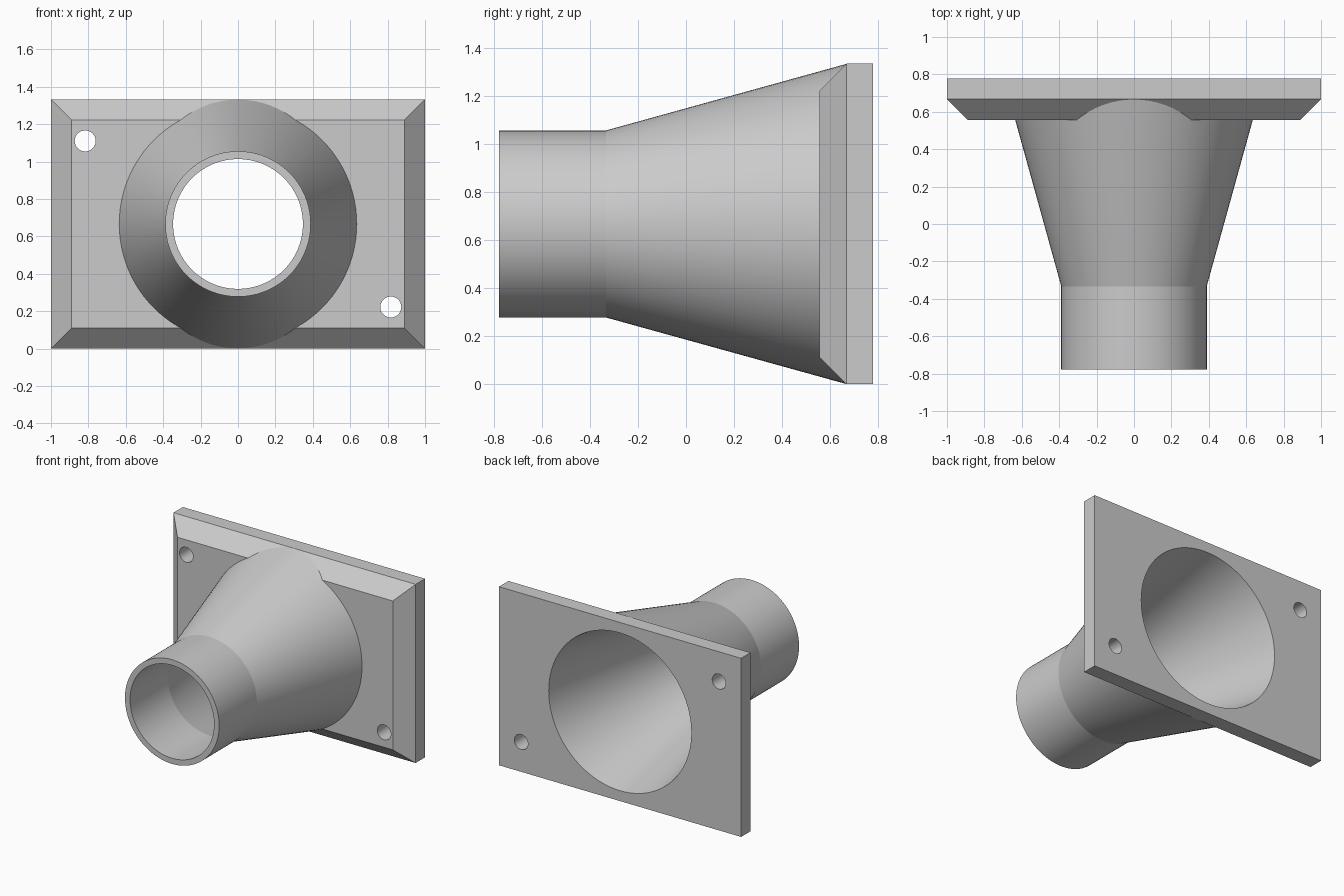
import bpy, bmesh, math
from mathutils import Matrix

if "Cube" in bpy.data.objects:
    bpy.data.objects.remove(bpy.data.objects["Cube"])

CZ = 2 / 3          # height of the centre axis
SEG = 96            # sides of the round parts

grey = bpy.data.materials.new("light grey")
grey.diffuse_color = (0.6, 0.6, 0.6, 1)
grey.use_nodes = True
grey.node_tree.nodes["Principled BSDF"].inputs["Base Color"].default_value = grey.diffuse_color


def finish(name, bm):
    bmesh.ops.recalc_face_normals(bm, faces=bm.faces)
    me = bpy.data.meshes.new(name)
    bm.to_mesh(me)
    bm.free()
    me.materials.append(grey)
    ob = bpy.data.objects.new(name, me)
    bpy.context.collection.objects.link(ob)
    return ob


def loft(name, rings):
    """Closed solid through a list of equally long point rings."""
    bm = bmesh.new()
    loops = [[bm.verts.new(p) for p in ring] for ring in rings]
    n = len(loops[0])
    for a, b in zip(loops, loops[1:]):
        for i in range(n):
            j = (i + 1) % n
            bm.faces.new((a[i], a[j], b[j], b[i]))
    bm.faces.new(loops[0])
    bm.faces.new(loops[-1])
    return finish(name, bm)


def turned(name, profile, x=0, z=CZ, seg=SEG):
    """Solid of revolution along y from (y, radius) pairs."""
    ang = [2 * math.pi * i / seg for i in range(seg)]
    return loft(name, [[(x + r * math.cos(a), y, z + r * math.sin(a)) for a in ang]
                       for y, r in profile])


def rectangle(y, hx, hz):
    return [(sx * hx, y, CZ + sz * hz) for sx, sz in ((-1, -1), (1, -1), (1, 1), (-1, 1))]


def combine(target, tool, operation):
    mod = target.modifiers.new(operation.lower(), 'BOOLEAN')
    mod.object, mod.operation, mod.solver = tool, operation, 'EXACT'
    bpy.context.view_layer.objects.active = target
    bpy.ops.object.modifier_apply(modifier=mod.name)
    bpy.data.objects.remove(tool)


# mounting plate with a bevelled front
adapter = loft("flanged_pipe_adapter", [rectangle(0.556, 0.889, CZ - 0.111),
                                        rectangle(0.667, 1, CZ),
                                        rectangle(0.778, 1, CZ)])

# outer spigot and flared cone, tucked into the plate
combine(adapter, turned("spigot_and_cone", [(-0.778, 0.389), (-0.333, 0.389),
                                            (0.666, 0.6655), (0.72, 0.63)]), 'UNION')

# bore: straight, then widening to the back face
slope = (0.589 - 0.347) / (0.778 + 0.333)
combine(adapter, turned("bore", [(-0.9, 0.347), (-0.333, 0.347),
                                 (0.9, 0.589 + slope * 0.122)]), 'DIFFERENCE')

# two screw holes in opposite corners
for s in (-1, 1):
    combine(adapter, turned("screw_hole", [(0.4, 0.056), (0.9, 0.056)],
                            s * 0.817, CZ - s * 0.444, 48), 'DIFFERENCE')

# smooth round walls, keep the cone joint crisp
adapter.select_set(True)
bpy.context.view_layer.objects.active = adapter
bpy.ops.object.shade_smooth_by_angle(angle=math.radians(10))
